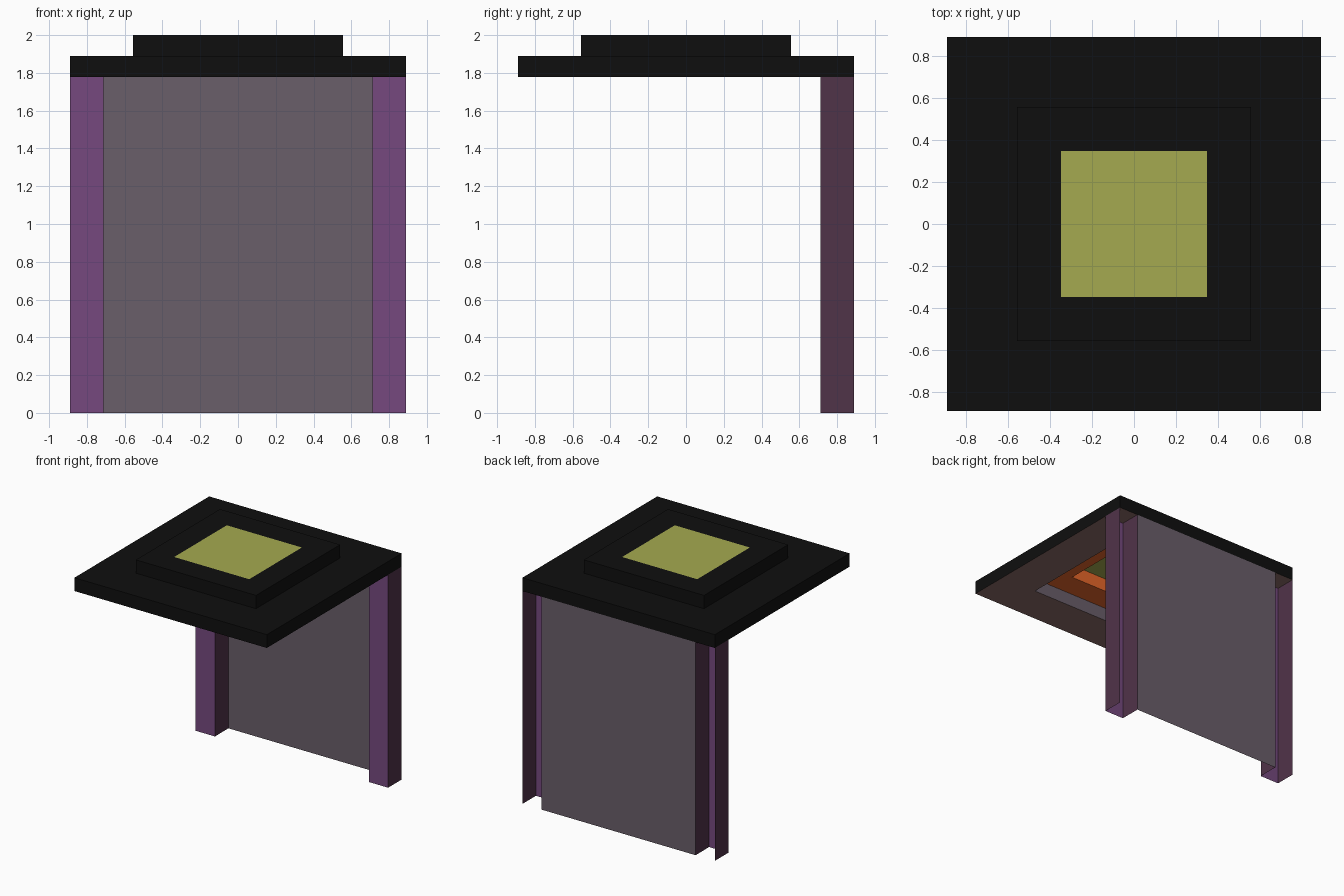
import bpy, bmesh

if "Cube" in bpy.data.objects:
    bpy.data.objects.remove(bpy.data.objects["Cube"])

W = 0.889      # half width of the whole model
C = 0.711      # inner edge of the columns
B = 0.555      # half width of the raised frame
G = 0.347      # half width of the glowing pane
Z0, Z1, Z2 = 1.778, 1.889, 2.0


def material(name, rgb):
    def lin(c):
        c /= 255
        return c / 12.92 if c <= 0.04045 else ((c + 0.055) / 1.055) ** 2.4
    m = bpy.data.materials.new(name)
    m.diffuse_color = (*[lin(c) for c in rgb], 1)
    m.use_nodes = True
    m.node_tree.nodes["Principled BSDF"].inputs["Base Color"].default_value = m.diffuse_color
    return m


BLACK = material("black", (15, 15, 15))
OLIVE = material("olive", (165, 170, 80))
GREY = material("mauve_grey", (106, 94, 106))
PURPLE = material("purple", (118, 73, 127))
PLUM = material("dark_plum", (80, 51, 73))
ORANGE = material("orange", (232, 103, 42))
BROWN = material("dull_brown", (140, 108, 103))


def finish(name, bm, mats):
    me = bpy.data.meshes.new(name)
    bm.to_mesh(me)
    bm.free()
    for m in mats:
        me.materials.append(m)
    ob = bpy.data.objects.new(name, me)
    bpy.context.collection.objects.link(ob)
    return ob


def square_frame(name, inner, outer, z_low, z_high, mats):
    """Square ring; mats = underside, outer wall, top, inner wall."""
    bm = bmesh.new()
    section = [(inner, z_low), (outer, z_low), (outer, z_high), (inner, z_high)]
    rings = [[bm.verts.new((sx * h, sy * h, z))
              for sx, sy in ((-1, -1), (1, -1), (1, 1), (-1, 1))]
             for h, z in section]
    for j in range(4):
        a, b = rings[j], rings[(j + 1) % 4]
        for i in range(4):
            k = (i + 1) % 4
            f = bm.faces.new((a[i], a[k], b[k], b[i]))
            f.material_index = j
    bmesh.ops.recalc_face_normals(bm, faces=bm.faces)
    return finish(name, bm, mats)


def upright_sheet(name, path, height, mats):
    """Thin sheet standing on the ground along a path, one material per face."""
    bm = bmesh.new()
    low = [bm.verts.new((x, y, 0)) for x, y in path]
    top = [bm.verts.new((x, y, height)) for x, y in path]
    for i in range(len(path) - 1):
        f = bm.faces.new((low[i], low[i + 1], top[i + 1], top[i]))
        f.material_index = i
    return finish(name, bm, mats)


# Roof slab and raised frame, each with a square opening
square_frame("roof_slab", B, W, Z0, Z1, [BROWN, BLACK, BLACK, GREY])
square_frame("raised_frame", G, B, Z1, Z2, [ORANGE, BLACK, BLACK, ORANGE])

# Pane closing the top opening
bm = bmesh.new()
bm.faces.new([bm.verts.new((sx * G, sy * G, Z2))
              for sx, sy in ((-1, -1), (1, -1), (1, 1), (-1, 1))])
finish("top_pane", bm, [OLIVE])

# Channel columns, open at the back
for name, x0, x1 in (("left_column", -W, -C), ("right_column", C, W)):
    upright_sheet(name, [(x0, W), (x0, C), (x1, C), (x1, W)], Z0,
                  [PLUM, PURPLE, PLUM])

# Back panel between the columns
upright_sheet("back_panel", [(-C, W), (C, W)], Z0, [GREY])
